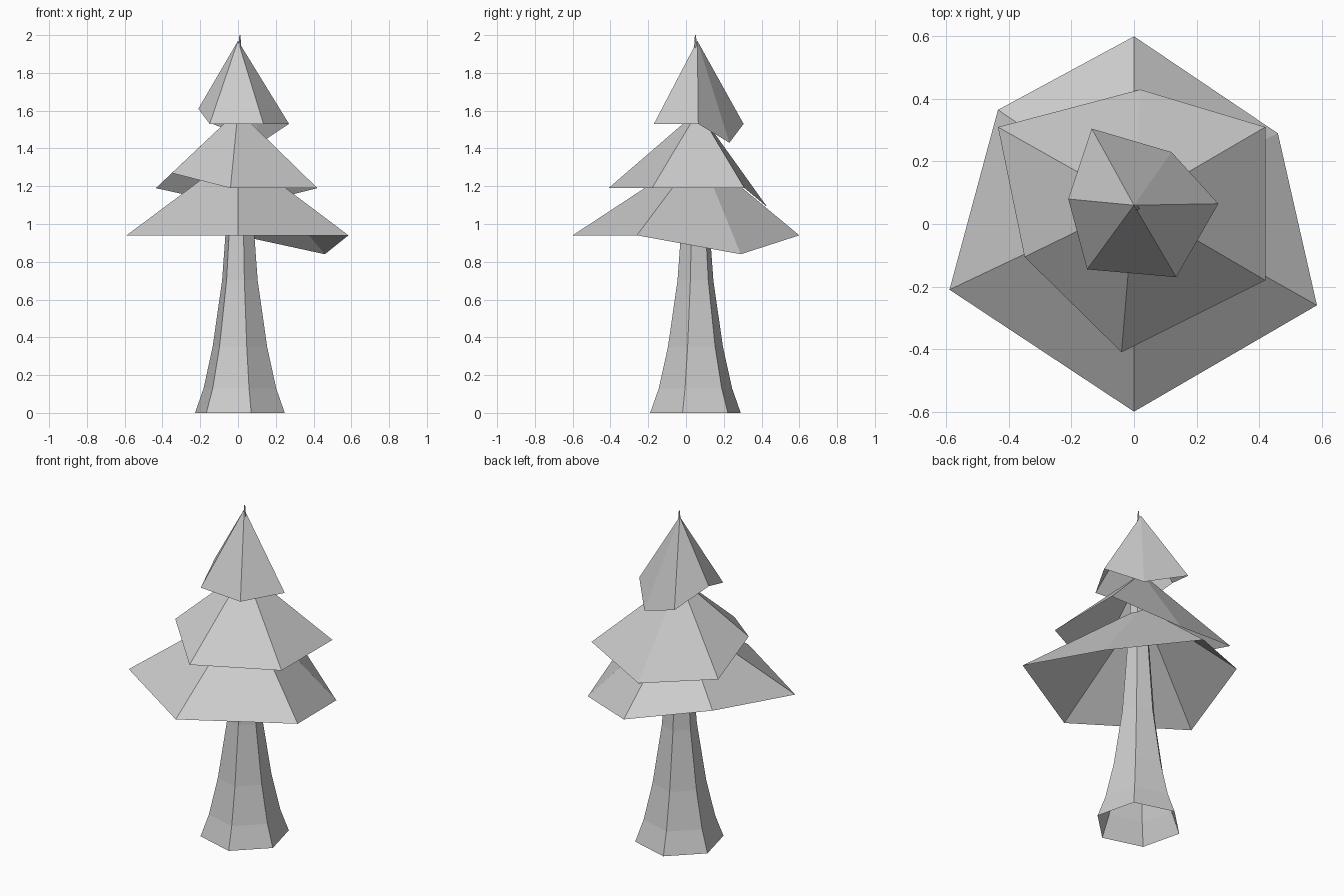
import bpy
import bmesh
from math import cos, sin, radians

default_cube = bpy.data.objects.get("Cube")
if default_cube:
    bpy.data.objects.remove(default_cube, do_unlink=True)

# One plain grey for the whole tree
grey = bpy.data.materials.new("light_grey")
grey.use_nodes = True
colour = (0.6, 0.6, 0.6, 1)
grey.diffuse_color = colour
shader = next(n for n in grey.node_tree.nodes if n.type == "BSDF_PRINCIPLED")
shader.inputs["Base Color"].default_value = colour


def finish(name, bm):
    """Turn a bmesh into a flat shaded grey object."""
    mesh = bpy.data.meshes.new(name)
    bm.to_mesh(mesh)
    bm.free()
    mesh.materials.append(grey)
    obj = bpy.data.objects.new(name, mesh)
    bpy.context.scene.collection.objects.link(obj)
    return obj


def bridge(bm, lower, upper):
    """Join two rings of equal length with quads."""
    count = len(lower)
    for i in range(count):
        j = (i + 1) % count
        bm.faces.new((lower[i], lower[j], upper[j], upper[i]))


def foliage(name, apex, rim):
    """Open, hand-shaped cone running from an uneven rim up to an apex."""
    bm = bmesh.new()
    tip = bm.verts.new(apex)
    ring = [bm.verts.new(point) for point in rim]
    for i, vert in enumerate(ring):
        bm.faces.new((vert, ring[(i + 1) % len(ring)], tip))
    return finish(name, bm)


def trunk(name, centre, profile, sides=6, turn=44):
    """Flared hexagonal trunk, open below, tapering to a thin tip."""
    bm = bmesh.new()
    angles = [radians(turn + k * 360 / sides) for k in range(sides)]
    previous = None
    for radius, height in profile:
        ring = [bm.verts.new((centre[0] + radius * cos(a),
                              centre[1] + radius * sin(a), height))
                for a in angles]
        if previous:
            bridge(bm, previous, ring)
        previous = ring
    bm.faces.new(previous)
    return finish(name, bm)


# Trunk: (radius, height) from the flared foot to the tip
trunk("trunk", (0.01, 0.05),
      [(0.247, 0), (0.2, 0.13), (0.15, 0.35), (0.098, 0.7),
       (0.08, 0.94), (0.003, 2)])

# Foliage tiers, rims listed anticlockwise from above
foliage("lower_foliage", (0, 0.07, 1.38),
        [(0, 0.6, 0.94), (-0.435, 0.365, 1.02), (-0.59, -0.21, 0.94),
         (0, -0.6, 0.94), (0.585, -0.26, 0.94), (0.46, 0.29, 0.84)])

foliage("middle_foliage", (0, 0.065, 1.6),
        [(0.02, 0.43, 1.09), (-0.435, 0.31, 1.19), (-0.35, -0.105, 1.27),
         (-0.04, -0.41, 1.19), (0.42, -0.18, 1.19), (0.42, 0.31, 1.19)])

foliage("top_foliage", (0, 0.06, 1.97),
        [(0.12, 0.23, 1.43), (-0.135, 0.305, 1.53), (-0.21, 0.08, 1.61),
         (-0.15, -0.145, 1.53), (0.135, -0.17, 1.53), (0.27, 0.065, 1.53)])
